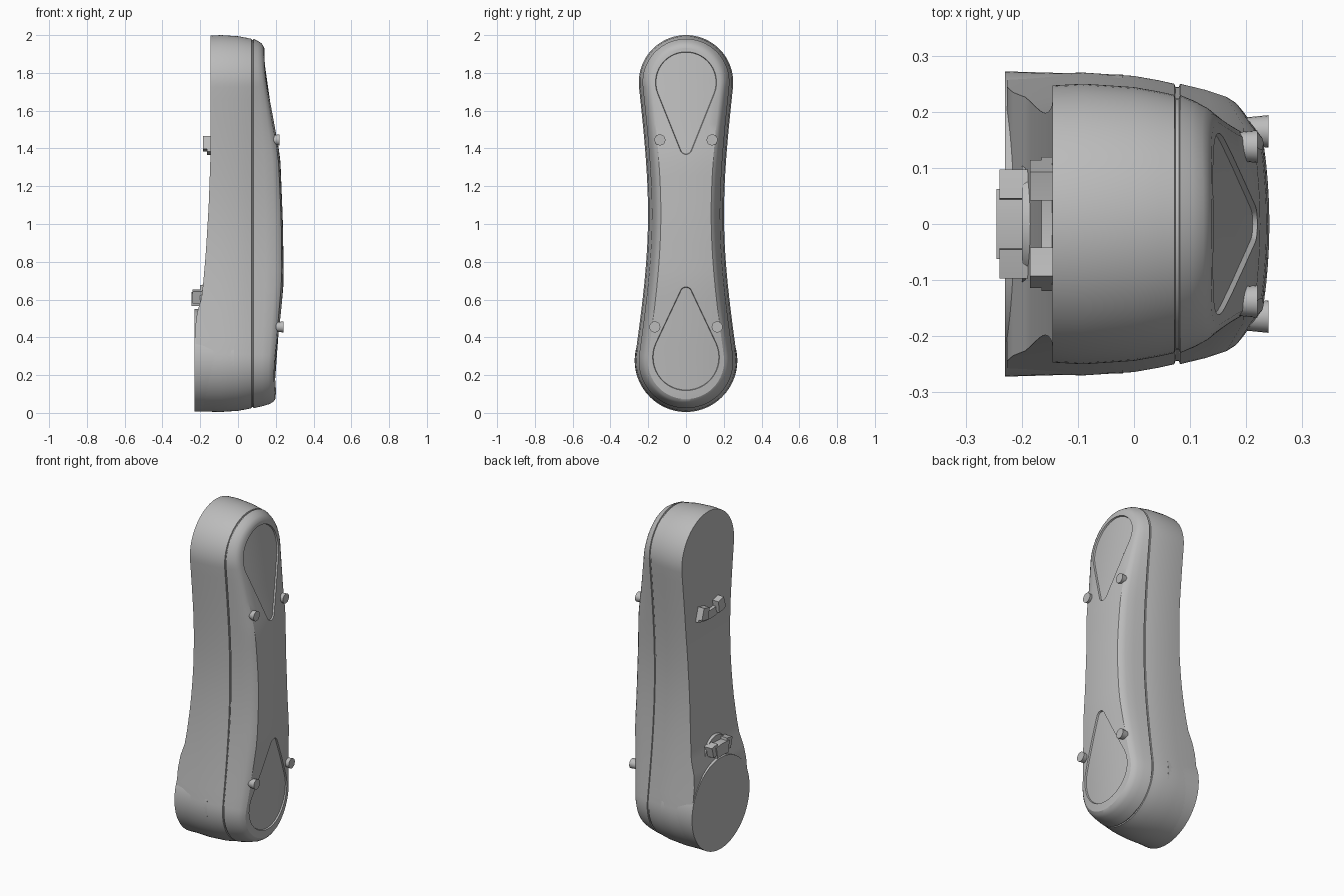
import bpy, bmesh, math
from mathutils import Matrix

if "Cube" in bpy.data.objects:
    bpy.data.objects.remove(bpy.data.objects["Cube"])

grey = bpy.data.materials.new("light_grey")
grey.use_nodes = True
COLOUR = (0.5, 0.5, 0.5, 1)
grey.diffuse_color = COLOUR
grey.node_tree.nodes["Principled BSDF"].inputs["Base Color"].default_value = COLOUR


def finish(name, bm, smooth=True):
    bmesh.ops.recalc_face_normals(bm, faces=bm.faces)
    mesh = bpy.data.meshes.new(name)
    bm.to_mesh(mesh)
    bm.free()
    mesh.materials.append(grey)
    ob = bpy.data.objects.new(name, mesh)
    bpy.context.collection.objects.link(ob)
    if smooth:
        shade(ob)
    return ob


def shade(ob):
    bpy.ops.object.select_all(action='DESELECT')
    ob.select_set(True)
    bpy.context.view_layer.objects.active = ob
    bpy.ops.object.shade_smooth_by_angle(angle=math.radians(28))


def lerp_table(table, z):
    for (z0, v0), (z1, v1) in zip(table, table[1:]):
        if z <= z1:
            return v0 + (v1 - v0) * max(0, (z - z0) / (z1 - z0))
    return table[-1][1]


def arc(cz, r, a0, a1, n):
    angles = [math.radians(a0 + (a1 - a0) * i / n) for i in range(n + 1)]
    return [(r * math.cos(a), cz + r * math.sin(a)) for a in angles]


def hermite(p, q, sp, sq, n):
    """Half-width curve between two (y, z) points with end slopes dy/dz."""
    out, h = [], q[1] - p[1]
    for i in range(1, n):
        t = i / n
        y = (p[0] * (2*t**3 - 3*t*t + 1) + q[0] * (3*t*t - 2*t**3)
             + h * sp * (t**3 - 2*t*t + t) + h * sq * (t**3 - t*t))
        out.append((y, p[1] + h * t))
    return out


def inset_half(half, d):
    out = []
    for i, (y, z) in enumerate(half):
        if i in (0, len(half) - 1):
            out.append((0, z + (d if i == 0 else -d)))
            continue
        ty, tz = half[i+1][0] - half[i-1][0], half[i+1][1] - half[i-1][1]
        k = d / math.hypot(ty, tz)
        out.append((y - tz * k, z + ty * k))
    return out


def loft(name, half, layers, cols=8):
    """Mirror a half outline and loft it along x; cap both ends with strips."""
    bm = bmesh.new()
    rings, n = [], len(half)
    for xf, d in layers:
        pts = inset_half(half, d)
        full = pts + [(-y, z) for y, z in pts[-2:0:-1]]
        rings.append([bm.verts.new((xf(y, z), y, z)) for y, z in full])
    m = len(rings[0])
    for a, b in zip(rings, rings[1:]):
        for i in range(m):
            j = (i + 1) % m
            bm.faces.new((a[i], a[j], b[j], b[i]))
    for ring, (xf, _) in ((rings[0], layers[0]), (rings[-1], layers[-1])):
        rows = []
        for i in range(1, n - 1):
            r, l = ring[i], ring[m - i]
            row = [r]
            for c in range(1, cols):
                y = r.co.y * (1 - 2 * c / cols)
                row.append(bm.verts.new((xf(y, r.co.z), y, r.co.z)))
            rows.append(row + [l])
        for c in range(cols):
            bm.faces.new((ring[0], rows[0][c], rows[0][c+1]))
            bm.faces.new((ring[n-1], rows[-1][c], rows[-1][c+1]))
            for a, b in zip(rows, rows[1:]):
                bm.faces.new((a[c], a[c+1], b[c+1], b[c]))
    return finish(name, bm, False)


# Front and back surface heights along the link
FRONT = [(0, .19), (.1, .2), (.4, .222), (.7, .242), (1, .238), (1.35, .224),
         (1.5, .2), (1.9, .143), (2, .13)]
BACK = [(0, -.226), (.5, -.226), (.62, -.19), (.85, -.17), (1.1, -.155), (1.35, -.146), (1.6, -.145)]
SEAM = 0.074


def front(y, z):
    return lerp_table(FRONT, z) - 0.5 * y * y


def back(y, z):
    return lerp_table(BACK, z)


def shoulder(f):
    return lambda y, z: SEAM + 0.008 + (front(y, z) - SEAM - 0.008) * f


def flat(x):
    return lambda y, z: x


# Main body with rounded shoulder and a seam groove around the cover
low = arc(.275, .27, -90, 8, 20)
high = arc(1.75, .25, -6, 90, 20)
waist = (.201, 1.05)
outline = (low + hermite(low[-1], waist, -math.tan(math.radians(8)), 0, 10) + [waist]
           + hermite(waist, high[0], 0, math.tan(math.radians(6)), 10) + high)
outline[0], outline[-1] = (0, .005), (0, 2)
body = loft("link_body", outline, [
    (back, .003), (flat(-.09), 0), (flat(0), .006), (flat(.045), .014),
    (flat(SEAM - .002), .02), (flat(SEAM), .026), (flat(SEAM + .006), .026),
    (flat(SEAM + .008), .02), (shoulder(.45), .031), (shoulder(.78), .043),
    (shoulder(.92), .054), (shoulder(1), .068)])


# Teardrop recesses in the cover
def teardrop(z0, r0, z1, r1):
    a = math.degrees(math.asin((r0 - r1) / (z1 - z0)))
    p, q = arc(z0, r0, -90, a, 14), arc(z1, r1, a, 90, 14)
    p[0], q[-1] = (0, z0 - r0), (0, z1 + r1)
    mid = [(p[-1][0] + (q[0][0] - p[-1][0]) * t / 5, p[-1][1] + (q[0][1] - p[-1][1]) * t / 5)
           for t in range(1, 5)]
    return p + mid + q


for label, shape in (("upper", teardrop(1.4, .035, 1.75, .165)),
                     ("lower", teardrop(.295, .18, .635, .035))):
    cutter = loft(label + "_recess_cutter", shape, [
        (lambda y, z: front(y, z) - .009, .006), (lambda y, z: front(y, z) + .04, -.01)])
    mod = body.modifiers.new(label + "_recess", 'BOOLEAN')
    mod.operation, mod.solver, mod.object = 'DIFFERENCE', 'EXACT', cutter
    bpy.context.view_layer.objects.active = body
    bpy.ops.object.modifier_apply(modifier=mod.name)
    bpy.data.objects.remove(cutter)
shade(body)


# Round parts along x
def round_part(name, x0, x1, r0, r1, y, z, sides):
    bm = bmesh.new()
    bmesh.ops.create_cone(bm, cap_ends=True, segments=sides, radius1=r0, radius2=r1,
                          depth=x1 - x0, matrix=Matrix.Translation(((x0 + x1) / 2, y, z))
                          @ Matrix.Rotation(math.pi / 2, 4, 'Y'))
    return finish(name, bm)


round_part("joint_disc", -.23, -.02, .272, .266, 0, .278, 64)
round_part("connector_boss", -.2, -.1, .105, .135, 0, .57, 32)
for side, s in (("left", 1), ("right", -1)):
    round_part(f"upper_peg_{side}", .13, .22, .02, .029, .138 * s, 1.445, 20)
    round_part(f"lower_peg_{side}", .15, .24, .02, .029, .165 * s, .455, 20)


# Curved connector pieces on the back
def arc_block(name, cz, r0, r1, a0, a1, x0, x1, n=6):
    bm = bmesh.new()
    pts = arc(cz, r0, a0, a1, n) + arc(cz, r1, a1, a0, n)
    face = bm.faces.new([bm.verts.new((x0, y, z)) for y, z in pts])
    ext = bmesh.ops.extrude_face_region(bm, geom=[face])["geom"]
    bmesh.ops.translate(bm, vec=(x1 - x0, 0, 0),
                        verts=[g for g in ext if isinstance(g, bmesh.types.BMVert)])
    return finish(name, bm)


arc_block("upper_latch_bridge", 1.75, .335, .385, 252, 288, -.165, -.12)
arc_block("lower_latch_bridge", .28, .29, .36, 80, 100, -.245, -.15)
for side, s in (("left", 1), ("right", -1)):
    arc_block(f"upper_latch_tooth_{side}", 1.75, .3, .37, 270 + 8 * s, 270 + 18 * s, -.185, -.12, 2)
    arc_block(f"lower_latch_tooth_{side}", .28, .31, .375, 90 - 7 * s, 90 - 15 * s, -.24, -.15, 2)
